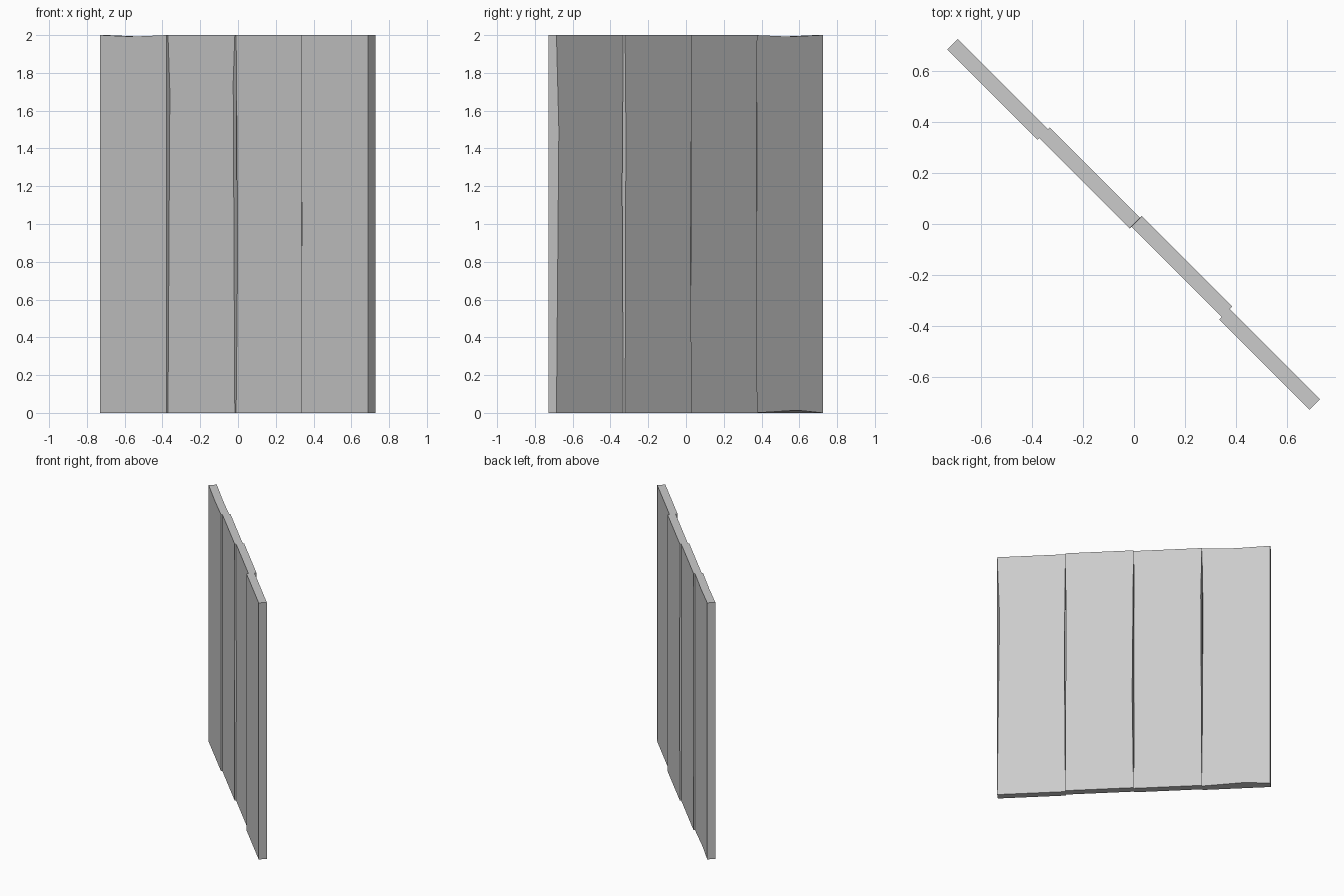
import bpy
import math

if "Cube" in bpy.data.objects:
    bpy.data.objects.remove(bpy.data.objects["Cube"])

ANGLE = math.radians(-45)
HEIGHT = 2.0


def plank(name, u0, front, back, chips, front_top=None, back_top=None, back_bottom=None):
    """Board 0.5 wide; chips = (z, depth) for edges front-left, front-right,
    back-left, back-right; other dents are (u, depth)."""
    u1 = u0 + 0.5
    verts = []

    def add(u, v, z):
        verts.append((u, v, z))
        return len(verts) - 1

    sides = []
    for v, (left, right), top, bottom in (
            (front, chips[:2], front_top, None),
            (back, chips[2:], back_top, back_bottom)):
        def edge(u, chip, sign):
            mid = [add(u + sign * chip[1], v, chip[0])] if chip else []
            return [add(u, v, 0)] + mid + [add(u, v, HEIGHT)]
        sides.append((
            edge(u0, left, 1), edge(u1, right, -1),
            [add(top[0], v, HEIGHT - top[1])] if top else [],
            [add(bottom[0], v, bottom[1])] if bottom else []))

    (fl, fr, ft, fb), (bl, br, bt, bb) = sides
    front_face = [fl[0]] + fb + fr + ft + fl[:0:-1]
    back_face = [br[0]] + bb + bl + bt + br[:0:-1]
    right_face = fr[:1] + br + fr[:0:-1]
    left_face = bl[:1] + fl + bl[:0:-1]
    top_face = [fl[-1]] + ft + [fr[-1], br[-1]] + bt + [bl[-1]]
    bottom_face = [bl[0]] + bb + [br[0], fr[0]] + fb + [fl[0]]

    mesh = bpy.data.meshes.new(name)
    mesh.from_pydata(verts, [], [front_face, back_face, right_face,
                                 left_face, top_face, bottom_face])
    mesh.update()
    obj = bpy.data.objects.new(name, mesh)
    obj.rotation_euler.z = ANGLE
    bpy.context.collection.objects.link(obj)


# Four upright boards with slightly staggered depth and worn edges
plank("plank_1", -1.0, -0.034, 0.024, [None, None, None, (1.5, 0.008)],
      front_top=(-0.75, 0.008), back_top=(-0.75, 0.008), back_bottom=(-0.81, 0.014))
plank("plank_2", -0.5, -0.024, 0.034,
      [(1.7, 0.014), (1.75, 0.012), (1.6, 0.008), (1.2, 0.008)])
plank("plank_3", 0.0, -0.014, 0.044,
      [(0.9, 0.012), (1.0, 0.01), (0.8, 0.01), (1.5, 0.006)])
plank("plank_4", 0.5, -0.028, 0.030,
      [(1.0, 0.006), None, (1.2, 0.008), (1.5, 0.018)])
